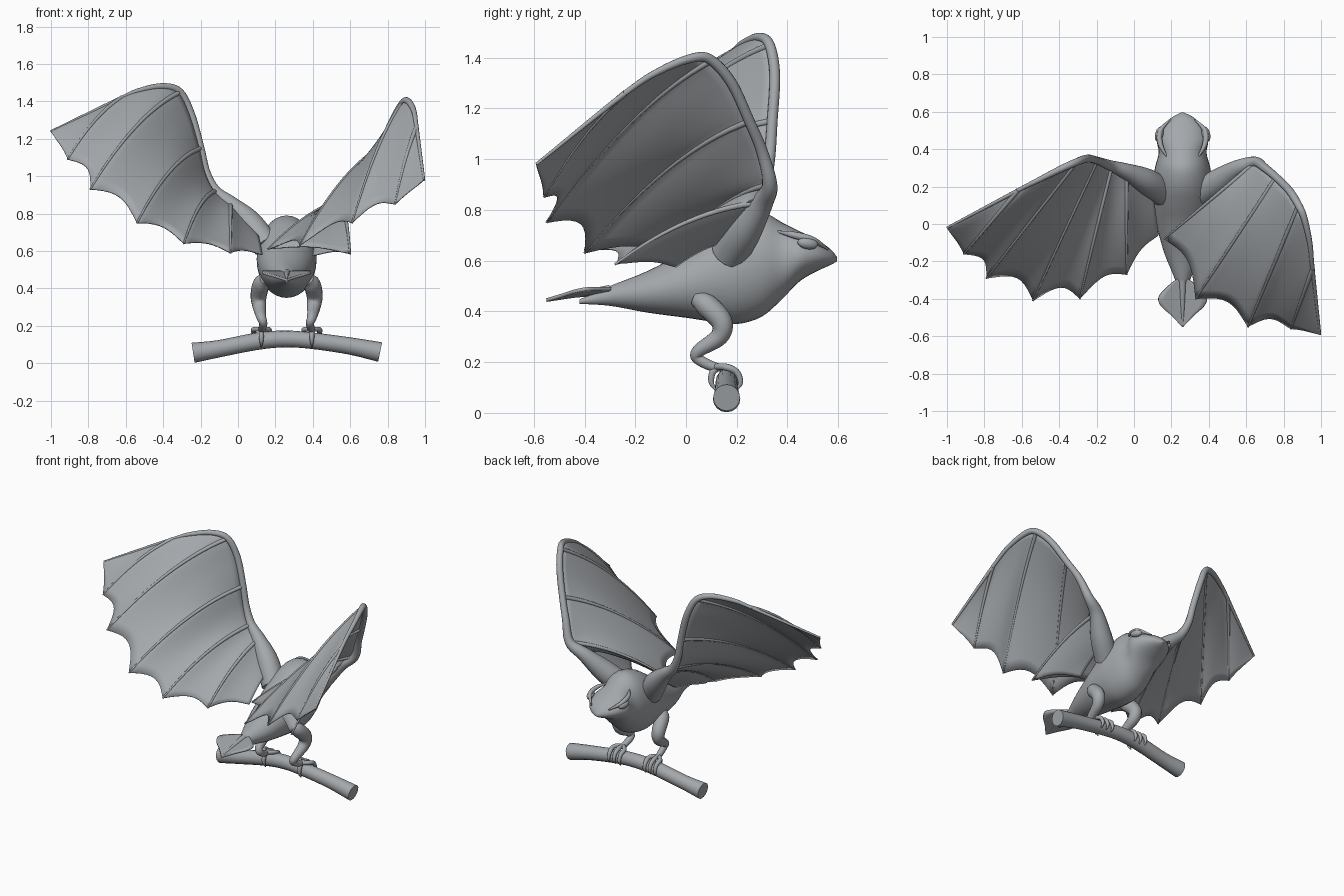
import bpy, math
from mathutils import Vector

cube = bpy.data.objects.get("Cube")
if cube:
    bpy.data.objects.remove(cube)

grey = bpy.data.materials.new("stone grey")
grey.use_nodes = True
COLOUR = (0.37, 0.39, 0.41, 1)
grey.diffuse_color = COLOUR
grey.node_tree.nodes["Principled BSDF"].inputs["Base Color"].default_value = COLOUR
MID = 0.26  # x of the body's centre plane


def finish(obj, angle=50):
    bpy.ops.object.select_all(action='DESELECT')
    obj.select_set(True)
    bpy.context.view_layer.objects.active = obj
    obj.data.materials.clear()
    obj.data.materials.append(grey)
    bpy.ops.object.shade_smooth_by_angle(angle=math.radians(angle))
    return obj


def at(pts, t):
    """Point on a smooth curve through pts at index t."""
    i = min(max(int(t), 0), len(pts) - 2)
    f = t - i
    b, c = Vector(pts[i]), Vector(pts[i + 1])
    a = Vector(pts[i - 1]) if i else 2 * b - c
    d = Vector(pts[i + 2]) if i + 2 < len(pts) else 2 * c - b
    return b + (c - a) * f / 2 + (a - b * 2.5 + c * 2 - d / 2) * f * f + (b * 1.5 - a / 2 - c * 1.5 + d / 2) * f ** 3


def tube(name, pts, radii, steps=6, sides=3):
    """Round limb through pts with one radius for each point."""
    curve = bpy.data.curves.new(name, 'CURVE')
    curve.dimensions = '3D'
    curve.bevel_depth = 1
    curve.bevel_resolution = sides
    curve.use_fill_caps = True
    joined = [(*p, r) for p, r in zip(pts, radii)]
    total = (len(pts) - 1) * steps
    spline = curve.splines.new('POLY')
    spline.points.add(total)
    for k, point in enumerate(spline.points):
        s = at(joined, k / steps)
        point.co = (s[0], s[1], s[2], 1)
        point.radius = max(s[3], 0.002)
    obj = bpy.data.objects.new(name, curve)
    bpy.context.collection.objects.link(obj)
    bpy.ops.object.select_all(action='DESELECT')
    obj.select_set(True)
    bpy.context.view_layer.objects.active = obj
    bpy.ops.object.convert(target='MESH')
    return finish(bpy.context.view_layer.objects.active)


def grid(name, rows, thickness=0, closed=False):
    """Skin a surface over rows of equal length."""
    n = len(rows[0])
    verts = [p for row in rows for p in row]
    faces = [(r * n + c, r * n + (c + 1) % n, (r + 1) * n + (c + 1) % n, (r + 1) * n + c)
             for r in range(len(rows) - 1) for c in range(n if closed else n - 1)]
    if closed:
        faces += [tuple(range(n))[::-1], tuple(range(len(verts) - n, len(verts)))]
    mesh = bpy.data.meshes.new(name)
    mesh.from_pydata(verts, [], faces)
    mesh.update()
    obj = bpy.data.objects.new(name, mesh)
    bpy.context.collection.objects.link(obj)
    if thickness:
        mod = obj.modifiers.new("thickness", 'SOLIDIFY')
        mod.thickness = thickness
        mod.offset = 0
    return finish(obj)


# Body and head: y, top, bottom, half width
sections = [(-.42, .447, .43, .008), (-.3, .5, .422, .04), (-.15, .56, .395, .1), (0, .64, .375, .14),
            (.1, .71, .36, .155), (.2, .77, .35, .16), (.3, .79, .38, .148), (.38, .75, .45, .128),
            (.45, .715, .52, .137), (.52, .68, .56, .108), (.57, .645, .583, .058), (.595, .615, .597, .01)]
rows = []
for k in range((len(sections) - 1) * 4 + 1):
    s = at(sections, k / 4)
    ring = [math.tau * j / 32 for j in range(32)]
    rows.append([(MID + s[3] * math.cos(a), s[0], (s[1] + s[2]) / 2 + (s[1] - s[2]) / 2 * math.sin(a)) for a in ring])
grid("body", rows, closed=True)

# Tail fin: a spade-shaped sheet, its sides lifted
spade = [(-.28, .01), (-.33, .075), (-.39, .128), (-.44, .115), (-.49, .06), (-.55, .003)]
rows = []
for k in range(21):
    y, w = at([(a, b, 0) for a, b in spade], k / 4)[:2]
    rows.append([(MID + w * u / 4, y, .485 + (y + .28) * .15 + .02 * abs(w * u / 4) / .128) for u in range(-4, 5)])
grid("tail_fin", rows, thickness=0.014)
tube("tail_spine", [(MID, -.3, .485), (MID, -.42, .468), (MID, -.55, .447)], [.02, .013, .004])

# Wings: arm bone, then tips of the fingers from the wing point to the body
wings = {
    "right": ([(.15, .17, .63), (.06, .23, .75), (-.04, .28, .85), (-.12, .31, .92), (-.17, .33, 1.02),
               (-.2, .34, 1.15), (-.25, .35, 1.33), (-.31, .33, 1.45), (-.4, .29, 1.48), (-.52, .23, 1.46),
               (-.62, .18, 1.42), (-1, -.02, 1.24)],
              [(-1, -.02, 1.24), (-.91, -.16, 1.09), (-.79, -.29, .93), (-.54, -.41, .75), (-.29, -.4, .64),
               (-.04, -.27, .59), (.13, -.06, .58)]),
    "left": ([(.37, .17, .63), (.46, .23, .72), (.56, .3, .83), (.65, .33, .9), (.7, .3, 1.03),
              (.76, .25, 1.15), (.83, .18, 1.3), (.88, .1, 1.39), (.91, .03, 1.4), (.94, -.1, 1.35),
              (.955, -.24, 1.26), (.995, -.59, .98)],
             [(.995, -.59, .98), (.84, -.56, .85), (.61, -.55, .75), (.33, -.4, .63), (.16, -.08, .61),
              (.6, -.28, .585), (.4, -.04, .575)]),
}
roots = [11, 10, 7, 5, 3, 2, .6]
arm_radii = [.075, .07, .045, .03, .023, .021, .021, .02, .018, .014, .011, .006]


def wing_point(bone, tips, u, v):
    i = min(int(u), len(tips) - 2)
    f = u - i
    dip = math.sin(math.pi * f)
    root = at(bone, roots[i] + (roots[i + 1] - roots[i]) * f)
    tip = Vector(tips[i]).lerp(Vector(tips[i + 1]), f)
    pull = 0.02 if i == 0 else 0.09
    tip = tip.lerp(root, pull * dip)
    bulge = 4 * v * (1 - v) * (tip - root).length
    return root.lerp(tip, v) + Vector((0, 0, bulge * (.075 - .03 * dip)))


for side, (bone, tips) in wings.items():
    tube(side + "_wing_arm", bone, arm_radii, sides=5)
    rows = [[wing_point(bone, tips, k / 10, j / 14) for j in range(15)] for k in range(61)]
    grid(side + "_wing_membrane", rows, thickness=0.006)
    for n in range(1, 6):
        path = [wing_point(bone, tips, n, j / 8) for j in range(9)]
        tube(f"{side}_wing_finger_{n}", path, [.013 - .001 * j for j in range(9)], steps=2)

# Branch with flared ends
tube("branch", [(-.24, .16, .056), (-.1, .16, .078), (.1, .165, .117), (.25, .165, .13), (.4, .16, .12),
                (.6, .16, .092), (.76, .16, .06)], [.054, .046, .046, .045, .044, .046, .053], steps=5, sides=6)

for side, s in (("right", -1), ("left", 1)):
    # Leg bent forward at the knee and back at the ankle
    x = MID + s * .135
    tube(side + "_leg", [(x - s * .02, .04, .45), (x, .08, .425), (x + s * .015, .14, .36), (x + s * .01, .13, .3),
                         (x, .05, .245), (x - s * .01, .045, .215), (x - s * .005, .1, .185), (x, .14, .178)],
         [.03, .045, .043, .036, .026, .022, .02, .014], sides=5)
    # Toes curled round the branch, three ahead and one behind
    for n, spread in enumerate((-.04, 0, .04)):
        tx = x + spread
        tube(f"{side}_toe_{n + 1}", [(x, .115, .182), (tx, .16, .18), (tx, .2, .16), (tx, .215, .12),
                                     (tx, .2, .09)], [.013, .014, .013, .01, .003])
    tube(side + "_back_toe", [(x, .13, .18), (x, .105, .16), (x, .1, .12), (x, .12, .085)], [.013, .014, .011, .003])
    # Eye and brow ridge
    bpy.ops.mesh.primitive_uv_sphere_add(segments=20, ring_count=12, location=(MID + s * .125, .48, .668))
    eye = bpy.context.object
    eye.name = side + "_eye"
    eye.scale = (.022, .042, .023)
    eye.rotation_euler = (-.15, 0, s * .25)
    finish(eye)
    tube(side + "_brow", [(MID + s * .085, .36, .715), (MID + s * .12, .43, .7), (MID + s * .118, .5, .682),
                          (MID + s * .065, .56, .645)], [.004, .014, .013, .004])
